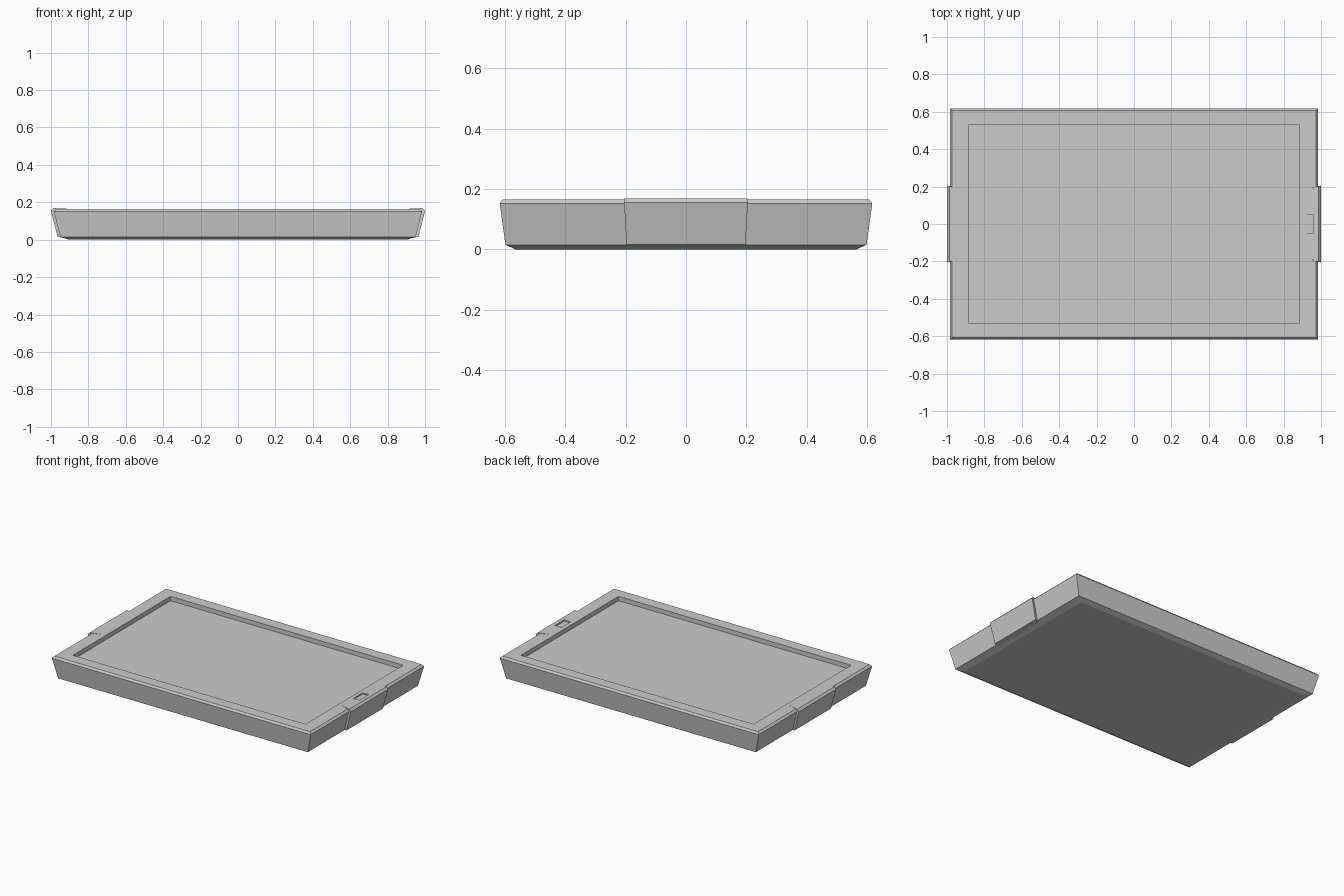
import bpy, bmesh

if "Cube" in bpy.data.objects:
    bpy.data.objects.remove(bpy.data.objects["Cube"])


def make_object(name, bm):
    bmesh.ops.recalc_face_normals(bm, faces=bm.faces)
    mesh = bpy.data.meshes.new(name)
    bm.to_mesh(mesh)
    bm.free()
    obj = bpy.data.objects.new(name, mesh)
    bpy.context.collection.objects.link(obj)
    return obj


def loft(name, loops):
    """Skin a stack of equal-length point loops and cap both ends."""
    bm = bmesh.new()
    rings = [[bm.verts.new(p) for p in loop] for loop in loops]
    for a, b in zip(rings, rings[1:]):
        n = len(a)
        for i in range(n):
            j = (i + 1) % n
            bm.faces.new((a[i], a[j], b[j], b[i]))
    bm.faces.new(rings[0])
    bm.faces.new(rings[-1])
    return make_object(name, bm)


def rect(hx, hy, z, cx=0.0):
    return [(cx - hx, -hy, z), (cx + hx, -hy, z), (cx + hx, hy, z), (cx - hx, hy, z)]


# Tray body: chamfered base, flared walls, bevelled rim, sunken panel
body = loft("tray_body", [
    rect(0.905, 0.565, 0.0),
    rect(0.95, 0.598, 0.015),
    rect(0.985, 0.617, 0.152),
    rect(0.972, 0.607, 0.165),
    rect(0.885, 0.53, 0.165),
    rect(0.885, 0.53, 0.135),
])

# Side grips: thin pads wrapped over the middle of each short wall
# profile rows: x, z, half length in y
profile = [(0.90, 0.002, 0.195), (0.965, 0.016, 0.197), (1.0, 0.155, 0.205),
           (0.987, 0.169, 0.203), (0.895, 0.1645, 0.17)]
grips = []
for side, label in ((-1, "left"), (1, "right")):
    ends = [[(side * x, e * h, z) for x, z, h in profile] for e in (-1, 1)]
    grips.append(loft(label + "_grip", ends))

# Small shallow slot in the right rim
cutter = loft("slot_cutter", [rect(0.024, 0.05, 0.158, 0.937),
                              rect(0.024, 0.05, 0.25, 0.937)])
cutter.hide_render = True
cutter.hide_viewport = True
for obj in (body, grips[1]):
    mod = obj.modifiers.new("slot", 'BOOLEAN')
    mod.operation = 'DIFFERENCE'
    mod.solver = 'EXACT'
    mod.object = cutter
